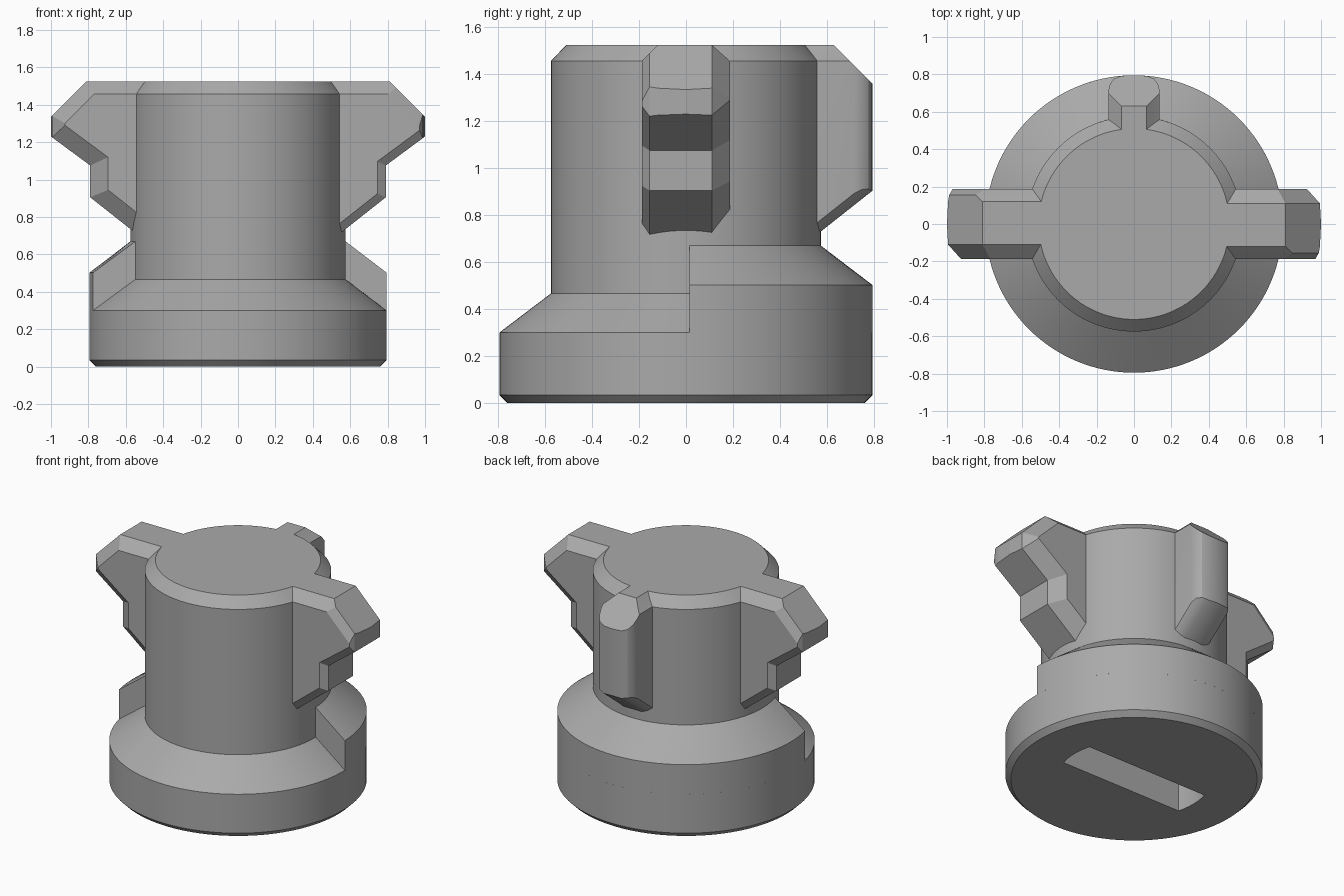
import bpy, bmesh, math
from mathutils import Matrix

if "Cube" in bpy.data.objects:
    bpy.data.objects.remove(bpy.data.objects["Cube"])

grey = bpy.data.materials.new("plain grey")
grey.diffuse_color = (0.40, 0.40, 0.40, 1)
grey.use_nodes = True
grey.node_tree.nodes["Principled BSDF"].inputs["Base Color"].default_value = grey.diffuse_color
SEG = 128


def finish(bm, name):
    bmesh.ops.recalc_face_normals(bm, faces=bm.faces)
    mesh = bpy.data.meshes.new(name)
    bm.to_mesh(mesh)
    bm.free()
    obj = bpy.data.objects.new(name, mesh)
    bpy.context.collection.objects.link(obj)
    mesh.materials.append(grey)
    return obj


def smooth(obj):
    bpy.ops.object.select_all(action='DESELECT')
    obj.select_set(True)
    bpy.context.view_layer.objects.active = obj
    bpy.ops.object.shade_smooth_by_angle(angle=math.radians(25))


def loft(name, loops, angle=0.0, closed=False):
    """Join equal point loops with quads; cap both ends unless closed."""
    bm = bmesh.new()
    rings = [[bm.verts.new(p) for p in loop] for loop in loops]
    n = len(rings[0])
    for a, b in zip(rings, rings[1:]):
        for i in range(n):
            j = (i + 1) % n
            bm.faces.new((a[i], a[j], b[j], b[i]))
    bm.faces.new(rings[0])
    bm.faces.new(rings[-1])
    bm.transform(Matrix.Rotation(angle, 4, 'Z'))
    return finish(bm, name)


def circle(r, z):
    return [(r * math.cos(2 * math.pi * i / SEG), r * math.sin(2 * math.pi * i / SEG), z)
            for i in range(SEG)]


# Turned body: chamfered foot, low front shoulder, column, chamfered top
body = loft("body", [circle(r, z) for r, z in (
    (0.76, 0), (0.795, 0.035), (0.795, 0.30), (0.575, 0.467),
    (0.575, 1.457), (0.51, 1.525))])

# Driver slot in the underside, with rounded ends
R, half = 0.48, 0.125
arc = [math.asin(half / R) * (i / 6 - 1) for i in range(13)]
outline = [(s * R * math.cos(a), s * R * math.sin(a)) for s in (1, -1) for a in arc]
cutter = loft("slot_cutter", [[(x, y, z) for x, y in outline] for z in (-0.1, 0.3)])
cutter.hide_render = True
mod = body.modifiers.new("slot", 'BOOLEAN')
mod.operation, mod.solver, mod.object = 'DIFFERENCE', 'EXACT', cutter
bpy.context.view_layer.objects.active = body
bpy.ops.object.modifier_apply(modifier="slot")
bpy.data.objects.remove(cutter)
smooth(body)

# Raised rear shoulder: a ring sector with straight step walls
ring = ((0.5, 0.30), (0.795, 0.30), (0.795, 0.502), (0.575, 0.67), (0.5, 0.67))
loops = []
for i in range(73):
    loop = []
    for r, z in ring:
        start, end = math.asin(0.015 / r), math.pi + math.asin(0.175 / r)
        a = start + (end - start) * i / 72
        loop.append((r * math.cos(a), r * math.sin(a), z))
    loops.append(loop)
smooth(loft("rear_shoulder", loops))


# Side arms: stepped profile, small bevel on one side, large on the other
def arm_section(across, top, slope, end, gap, step):
    def upper(x): return 1.075 + 0.74 * (x - 0.79) + gap
    def lower(x): return 0.905 + 0.79 * (x - 0.79) + gap
    pts = ((0.35, top), (slope - top, top), (end, slope - end), (end, upper(end)),
           (step, upper(step)), (step, lower(step)), (0.35, lower(0.35)))
    return [(x, across, z) for x, z in pts]


arm = [arm_section(*s) for s in (
    (-0.187, 1.457, 2.257, 0.970, 0.055, 0.745),
    (-0.155, 1.490, 2.335, 0.988, 0, 0.79),
    (-0.120, 1.525, 2.335, 0.994, 0, 0.79),
    (0.000, 1.525, 2.335, 1.000, 0, 0.79),
    (0.110, 1.525, 2.335, 0.994, 0, 0.79),
    (0.187, 1.457, 2.225, 0.925, 0.115, 0.695))]
loft("right_arm", arm)
loft("left_arm", arm, math.pi)


# Rear lug: rounded outer corners, sloped top and bottom
def lug_section(across, top, end, gap):
    def lower(x): return 0.905 + 0.79 * (x - 0.795) + gap
    pts = ((0.35, top), (2.155 - top, top), (end, 2.155 - end),
           (end, lower(end)), (0.35, lower(0.35)))
    return [(x, across, z) for x, z in pts]


half_lug = ((0.137, 1.457, 0.715, 0.05), (0.128, 1.465, 0.75, 0.04), (0.105, 1.487, 0.778, 0.02),
            (0.067, 1.525, 0.792, 0), (0.0, 1.525, 0.795, 0))
lug = [lug_section(-w, *s) for w, *s in half_lug]
lug += [lug_section(w, *s) for w, *s in reversed(half_lug[:-1])]
smooth(loft("rear_lug", lug, math.pi / 2))
